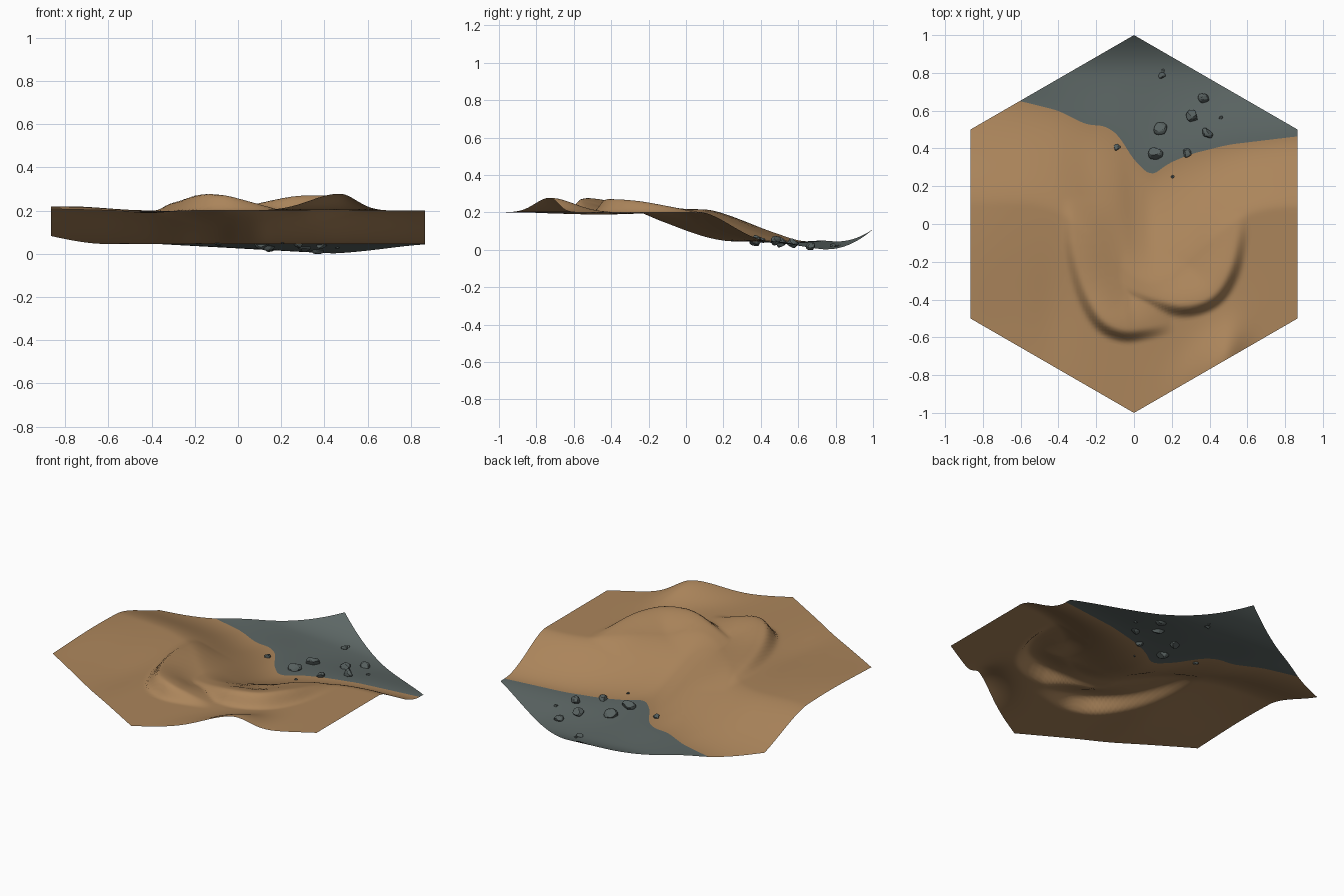
import bpy, bmesh, math, random
from mathutils import Vector

random.seed(4)
cube = bpy.data.objects.get("Cube")
if cube:
    bpy.data.objects.remove(cube)


def make_material(name, colour):
    mat = bpy.data.materials.new(name)
    mat.use_nodes = True
    mat.diffuse_color = (*colour, 1)
    mat.node_tree.nodes["Principled BSDF"].inputs["Base Color"].default_value = (*colour, 1)
    return mat


sand = make_material("sandy earth", (0.41, 0.235, 0.105))
lakebed = make_material("grey lakebed", (0.11, 0.137, 0.132))
stone = make_material("grey stone", (0.095, 0.118, 0.115))

# Shoreline and upper edge of the slope, as (x, y) profiles
SHORE = [(-1, .74), (-.6, .65), (-.4, .6), (-.25, .525), (-.15, .52), (-.07, .46),
         (-.02, .36), (.09, .25), (.18, .32), (.3, .37), (.5, .42), (1, .48)]
SLOPE_TOP = [(-1, .1), (-.5, .1), (-.3, 0), (-.1, -.22), (.1, -.36),
             (.3, -.2), (.5, 0), (.7, .08), (1, .08)]

# Crescent ridge crests, as (x, y, height)
RIDGES = [
    [(-.32, .14, 0), (-.315, -.1, .03), (-.26, -.33, .05), (-.17, -.5, .075),
     (-.06, -.56, .07), (.06, -.55, .04), (.2, -.52, 0)],
    [(-.12, -.3, 0), (.05, -.37, .025), (.25, -.43, .065), (.41, -.385, .07),
     (.5, -.25, .06), (.54, -.08, .03), (.55, .06, 0)],
]


def rounded(points):
    """Smooth curve through the points."""
    pts = [Vector(p) for p in points]
    pts = [pts[0]] + pts + [pts[-1]]
    curve = []
    for a, b, c, d in zip(pts, pts[1:], pts[2:], pts[3:]):
        for k in range(4):
            t = k / 4
            curve.append(b + (c - a) * t / 2 + (a - b * 2.5 + c * 2 - d / 2) * t ** 2
                         + (b * 3 - c * 3 + d - a) * t ** 3 / 2)
    return curve + [pts[-1]]


def linear(points, x):
    for (x0, y0), (x1, y1) in zip(points, points[1:]):
        if x <= x1:
            return y0 + (y1 - y0) * (x - x0) / (x1 - x0)
    return points[-1][1]


def profile(points, x, blur):
    return sum(linear(points, x + blur * k / 3) for k in range(-3, 4)) / 7


def smooth(t):
    t = min(max(t, 0), 1)
    return t * t * (3 - 2 * t)


def shore(x):
    return profile(SHORE, x, .035)


def bump(x, y, cx, cy, rx, ry):
    return math.exp(-((x - cx) / rx) ** 2 - ((y - cy) / ry) ** 2)


def ridge_height(points, x, y):
    """Ridge that drops steeply outwards and gently inwards."""
    p, best, result = Vector((x, y)), 9, 0
    for a, b in zip(points, points[1:]):
        start, step = a.xy, b.xy - a.xy
        t = min(max((p - start).dot(step) / step.length_squared, 0), 1)
        off = p - start - step * t
        if off.length < best:
            best = off.length
            inside = step.x * off.y - step.y * off.x > 0
            width = .25 if inside else .07
            result = (a.z + (b.z - a.z) * t) * (1 - smooth(best / width))
    return result


CRESTS = [rounded(r) for r in RIDGES]


def height(x, y):
    edge, top = shore(x), profile(SLOPE_TOP, x, .1)
    if y < edge:
        t = max((y - top) / (edge - top), 0)
        z = .2 - .155 * smooth(t ** .88)
    else:
        floor = .025 - .055 * min(x, .45)
        z = .045 + (floor - .045) * smooth((y - edge) / (.79 - edge))
        z += .085 * (max(y - .78, 0) / .22) ** 2
    z += max(ridge_height(c, x, y) for c in CRESTS)
    # Mound on the front rim, steeper on one side, and gentle undulations
    rim = y + 1 - .577 * x
    z += .078 * bump(x, rim, .47, 0, .19 if x < .47 else .11, .17)
    z += .02 * bump(x, y, -.8, -.1, .25, .4)
    z -= .012 * bump(x, y, -.42, -.45, .12, .3)
    return max(z, 0)


def add_object(name, bm, materials):
    mesh = bpy.data.meshes.new(name)
    bm.to_mesh(mesh)
    bm.free()
    for mat in materials:
        mesh.materials.append(mat)
    obj = bpy.data.objects.new(name, mesh)
    bpy.context.collection.objects.link(obj)


# Terrain sheet: a grid whose rows follow the shoreline, trimmed to a hexagon
bm = bmesh.new()
bmesh.ops.create_grid(bm, x_segments=120, y_segments=120, size=1)
for v in bm.verts:
    edge = shore(v.co.x)
    if v.co.y <= .5:
        v.co.y = -1 + (v.co.y + 1) * (edge + 1) / 1.5
    else:
        v.co.y = edge + (v.co.y - .5) * (1 - edge) / .5
for k in range(6):
    normal = Vector((math.cos(k * math.pi / 3), math.sin(k * math.pi / 3), 0))
    bmesh.ops.bisect_plane(bm, geom=bm.verts[:] + bm.edges[:] + bm.faces[:],
                           plane_co=normal * math.sqrt(.75), plane_no=normal,
                           clear_outer=True)
for f in bm.faces:
    centre = f.calc_center_median()
    f.material_index = int(centre.y > shore(centre.x))
    f.smooth = True
for v in bm.verts:
    v.co.z = height(v.co.x, v.co.y)
add_object("terrain", bm, [sand, lakebed])

# Scattered rocks, as (x, y, radius)
ROCKS = [(.148, .785, .019), (.155, .81, .011), (.37, .67, .031), (.31, .573, .035),
         (.46, .563, .011), (.387, .48, .034), (.14, .503, .039), (.115, .373, .04),
         (.283, .377, .027), (-.09, .408, .021), (.205, .25, .009)]
for i, (x, y, r) in enumerate(ROCKS):
    bm = bmesh.new()
    bmesh.ops.create_icosphere(bm, subdivisions=3, radius=r)
    # Chip flat facets off a ball
    for _ in range(10):
        n = Vector((random.gauss(0, 1), random.gauss(0, 1), random.gauss(0, 1))).normalized()
        limit = r * random.uniform(.55, .8)
        for v in bm.verts:
            v.co -= n * max(v.co.dot(n) - limit, 0)
    ground = height(x, y) + r * .2
    for v in bm.verts:
        v.co = (v.co.x + x, v.co.y + y, max(v.co.z * .8 + ground, 0))
    add_object(f"rock_{i + 1}", bm, [stone])
